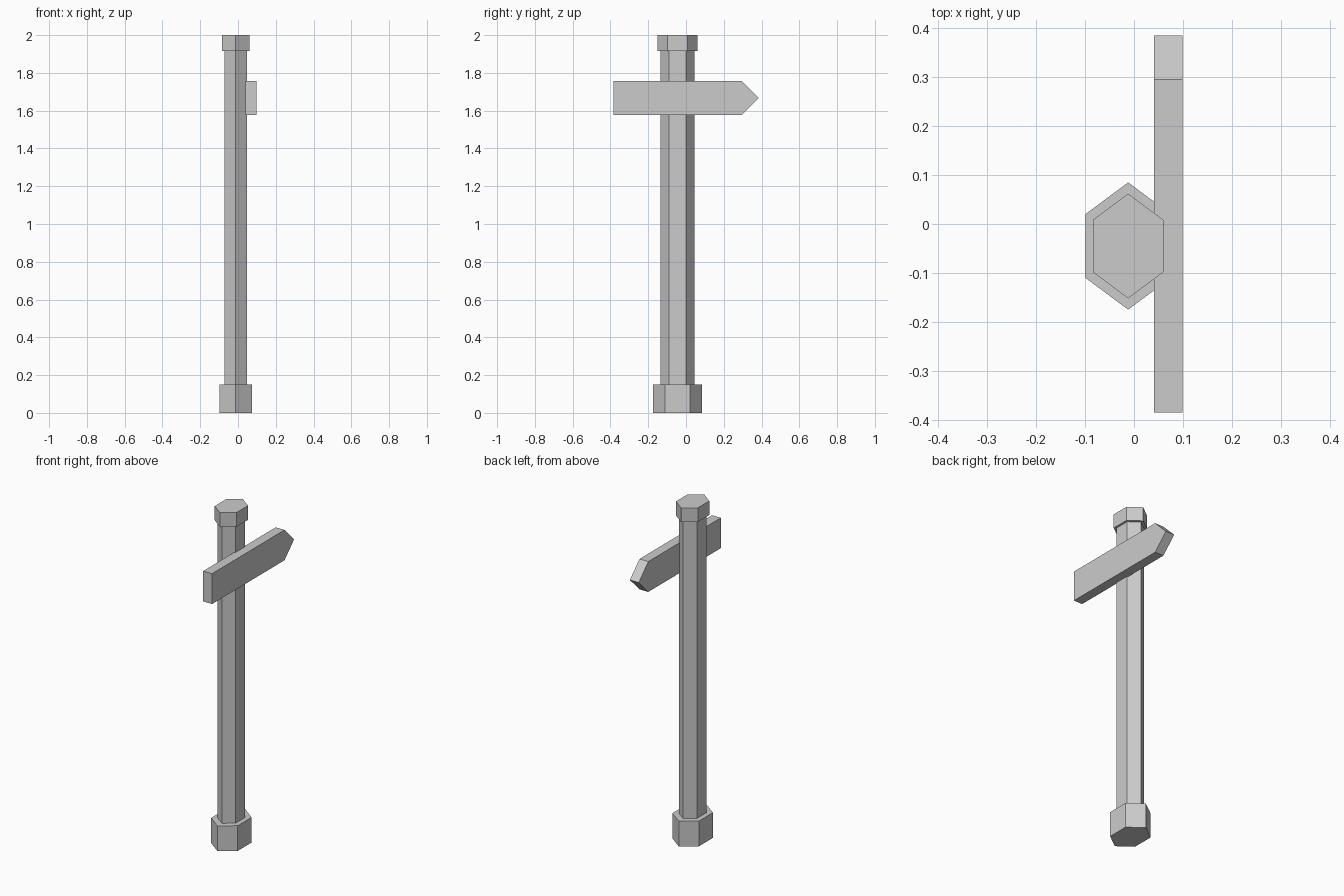
import bpy, bmesh, math
from mathutils import Vector

if "Cube" in bpy.data.objects:
    bpy.data.objects.remove(bpy.data.objects["Cube"])


def prism(name, outline, extrude):
    """Solid made by extruding a flat outline."""
    bm = bmesh.new()
    face = bm.faces.new([bm.verts.new(p) for p in outline])
    res = bmesh.ops.extrude_face_region(bm, geom=[face], use_keep_orig=True)
    verts = [g for g in res["geom"] if isinstance(g, bmesh.types.BMVert)]
    bmesh.ops.translate(bm, verts=verts, vec=Vector(extrude))
    bmesh.ops.recalc_face_normals(bm, faces=bm.faces)
    mesh = bpy.data.meshes.new(name)
    bm.to_mesh(mesh)
    bm.free()
    obj = bpy.data.objects.new(name, mesh)
    bpy.context.collection.objects.link(obj)
    return obj


CX, CY = -0.012, -0.045   # post axis
SQUASH = 0.775            # hexagons are narrower along x


def hex_section(name, r, z0, z1):
    pts = []
    for i in range(6):
        a = math.radians(90 + 60 * i)
        pts.append((CX + r * SQUASH * math.cos(a), CY + r * math.sin(a), z0))
    return prism(name, pts, (0, 0, z1 - z0))


# Post: base, shaft and cap
hex_section("post_base", 0.13, 0.0, 0.15)
hex_section("post_shaft", 0.089, 0.15, 1.916)
hex_section("post_cap", 0.107, 1.916, 2.0)

# Arrow-shaped sign board
profile = [(-0.385, 1.577), (0.295, 1.577), (0.385, 1.667),
           (0.295, 1.757), (-0.385, 1.757)]
prism("sign_board", [(0.041, y, z) for y, z in profile], (0.058, 0, 0))
